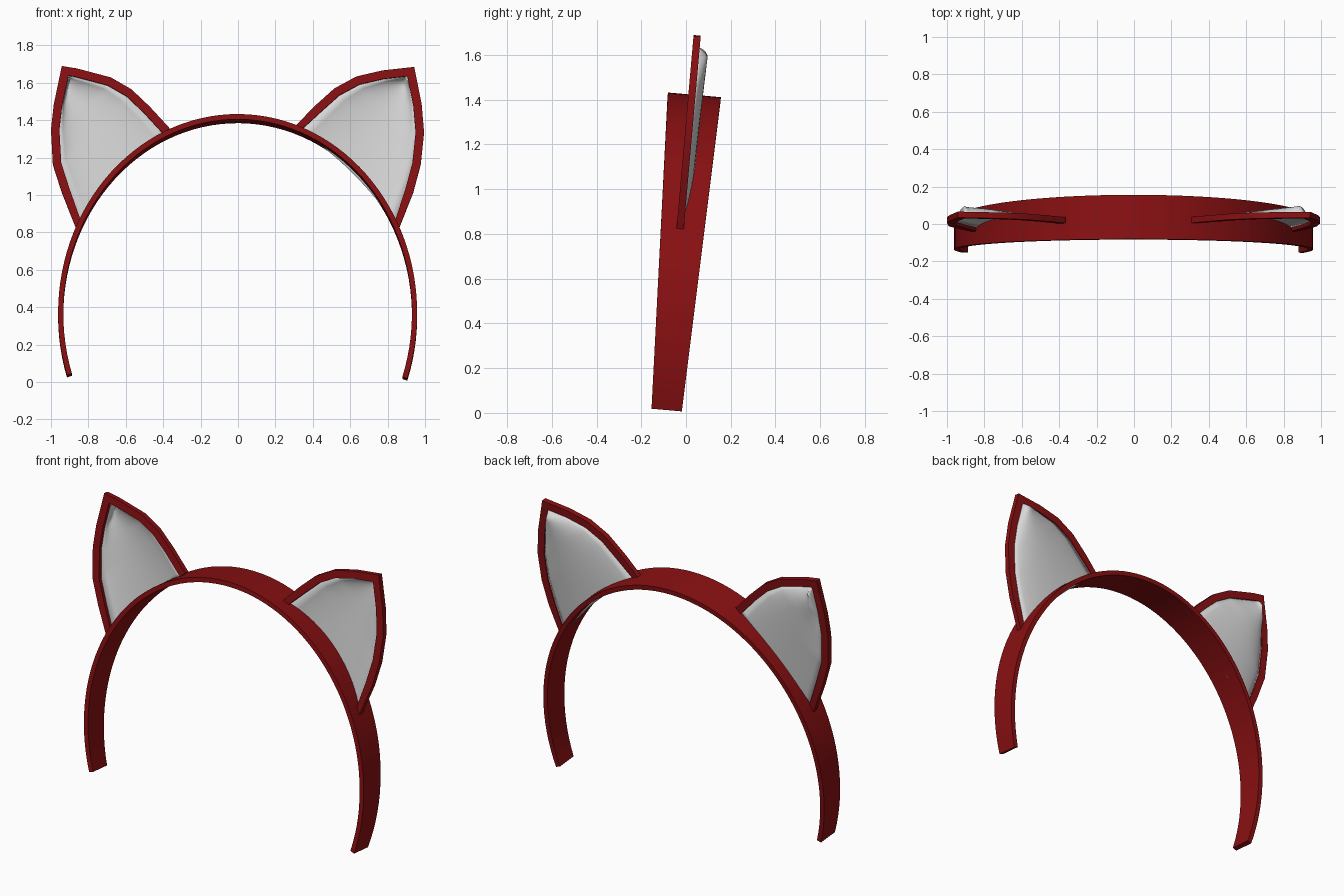
import bpy, math
from mathutils import Vector

if "Cube" in bpy.data.objects:
    bpy.data.objects.remove(bpy.data.objects["Cube"])

A, B, ZC = 0.96, 1.07, 0.36      # outer ellipse of the band
THICK = 0.028
LEAN = 0.088                     # backward lean of the whole headband


def material(name, rgb):
    m = bpy.data.materials.new(name)
    m.diffuse_color = (*rgb, 1)
    m.use_nodes = True
    m.node_tree.nodes["Principled BSDF"].inputs["Base Color"].default_value = m.diffuse_color
    return m


RED = material("dark red", (0.25, 0.005, 0.006))
GREY = material("light grey", (0.68, 0.68, 0.68))


def lean(x, y, z):
    """Place a point of the upright design in the leaning plane."""
    return (x, y - 0.0875 + LEAN * z, z - LEAN * y)


def make(name, verts, faces, mat, angle):
    me = bpy.data.meshes.new(name)
    me.from_pydata(verts, [], faces)
    me.materials.append(mat)
    ob = bpy.data.objects.new(name, me)
    bpy.context.collection.objects.link(ob)
    bpy.context.view_layer.objects.active = ob
    ob.select_set(True)
    bpy.ops.object.mode_set(mode='EDIT')
    bpy.ops.mesh.select_all(action='SELECT')
    bpy.ops.mesh.remove_doubles(threshold=0.0001)
    bpy.ops.mesh.normals_make_consistent(inside=False)
    bpy.ops.object.mode_set(mode='OBJECT')
    bpy.ops.object.shade_smooth_by_angle(angle=math.radians(angle))
    ob.select_set(False)
    return ob


def sweep(name, sections, mat, angle):
    """Skin a list of four-cornered sections and cap both ends."""
    verts = [p for s in sections for p in s]
    faces = [(0, 1, 2, 3), tuple(len(verts) - 4 + k for k in range(4))]
    for i in range(len(sections) - 1):
        for k in range(4):
            a, b = i * 4 + k, i * 4 + (k + 1) % 4
            faces.append((a, b, b + 4, a + 4))
    return make(name, verts, faces, mat, angle)


# Band: elliptical arc that narrows toward its ends
N = 72
a0 = -math.asin((ZC - 0.010) / B)                # right end
a1 = math.pi + math.asin((ZC - 0.028) / B)       # left end
sections = []
for i in range(N + 1):
    a = a0 + (a1 - a0) * i / N
    c, s = math.cos(a), math.sin(a)
    w = 0.0675 + 0.0505 * (ZC + B * s) / 1.42
    xo, zo = A * c - 0.002, ZC + (B - 0.008) * s
    xi, zi = (A - THICK) * c - 0.002, ZC + (B - 0.008 - THICK) * s
    sections.append([lean(xo, -w, zo), lean(xo, w, zo), lean(xi, w, zi), lean(xi, -w, zi)])
sweep("head_band", sections, RED, 30)


def keep_out(p):
    """Push points that fall inside the band back onto its mid surface."""
    r = math.hypot(p.x / A, (p.y - ZC) / B)
    if r < 0.982:
        p = Vector((p.x * 0.982 / r, ZC + (p.y - ZC) * 0.982 / r))
    return p


def inset(path, width, side):
    """Mitred offset of an open path."""
    out = []
    for i, p in enumerate(path):
        dirs = []
        if i > 0:
            dirs.append((p - path[i - 1]).normalized())
        if i < len(path) - 1:
            dirs.append((path[i + 1] - p).normalized())
        ns = [Vector((-d.y, d.x)) * side for d in dirs]
        n = sum(ns, Vector((0, 0))).normalized()
        out.append(keep_out(p + n * width / max(n.dot(ns[0]), 0.4)))
    return out


def ear(prefix, outer_edge, upper_edge, sgn):
    # Rim: flat bent strip from the outer base over the tip to the upper base
    path = [Vector((sgn * x, z)) for x, z in outer_edge + upper_edge]
    inner = inset(path, 0.045, -sgn * -1)
    h, off = 0.016, -0.011
    sweep(prefix + "_ear_rim",
          [[lean(o.x, off - h, o.y), lean(o.x, off + h, o.y),
            lean(n.x, off + h, n.y), lean(n.x, off - h, n.y)]
           for o, n in zip(path, inner)], RED, 20)

    # Lining: dished sheet stretched between the two inner edges
    left, right = inner[:6], inner[:4:-1]
    sub, M = 6, 14
    rows = 5 * sub
    verts, faces = [], []
    for r in range(rows + 1):
        i, f = min(r // sub, 4), r / sub - min(r // sub, 4)
        p = left[i].lerp(left[i + 1], f)
        q = right[i].lerp(right[i + 1], f)
        t = r / rows
        depth = (0.034 + 0.014 * t) * min(1, (1 - t) / 0.08)
        for k in range(M + 1):
            s = k / M
            arch = 4 * s * (1 - s)
            c = p.lerp(q, s) + Vector((sgn * 0.024, 0.028)) * arch * (1 - t) ** 2
            verts.append(lean(c.x, off + 0.006 + depth * arch ** 0.8, c.y))
    for r in range(rows):
        for k in range(M):
            a = r * (M + 1) + k
            faces.append((a, a + 1, a + M + 2, a + M + 1))
    ob = make(prefix + "_ear_lining", verts, faces, GREY, 40)
    mod = ob.modifiers.new("thickness", 'SOLIDIFY')
    mod.thickness = 0.004
    mod.offset = 0


# Ears: base-to-tip outer edge, then tip-to-base upper edge (distance from centre, height)
ear("left",
    [(.868, .825), (.942, 1.012), (.990, 1.161), (1.0, 1.348), (.985, 1.482), (.942, 1.687)],
    [(.862, 1.674), (.680, 1.626), (.569, 1.562), (.473, 1.471), (.366, 1.355)], -1)
ear("right",
    [(.862, .822), (.937, 1.012), (.977, 1.161), (.995, 1.332), (.982, 1.482), (.942, 1.682)],
    [(.771, 1.663), (.633, 1.631), (.515, 1.567), (.408, 1.471), (.296, 1.355)], 1)
